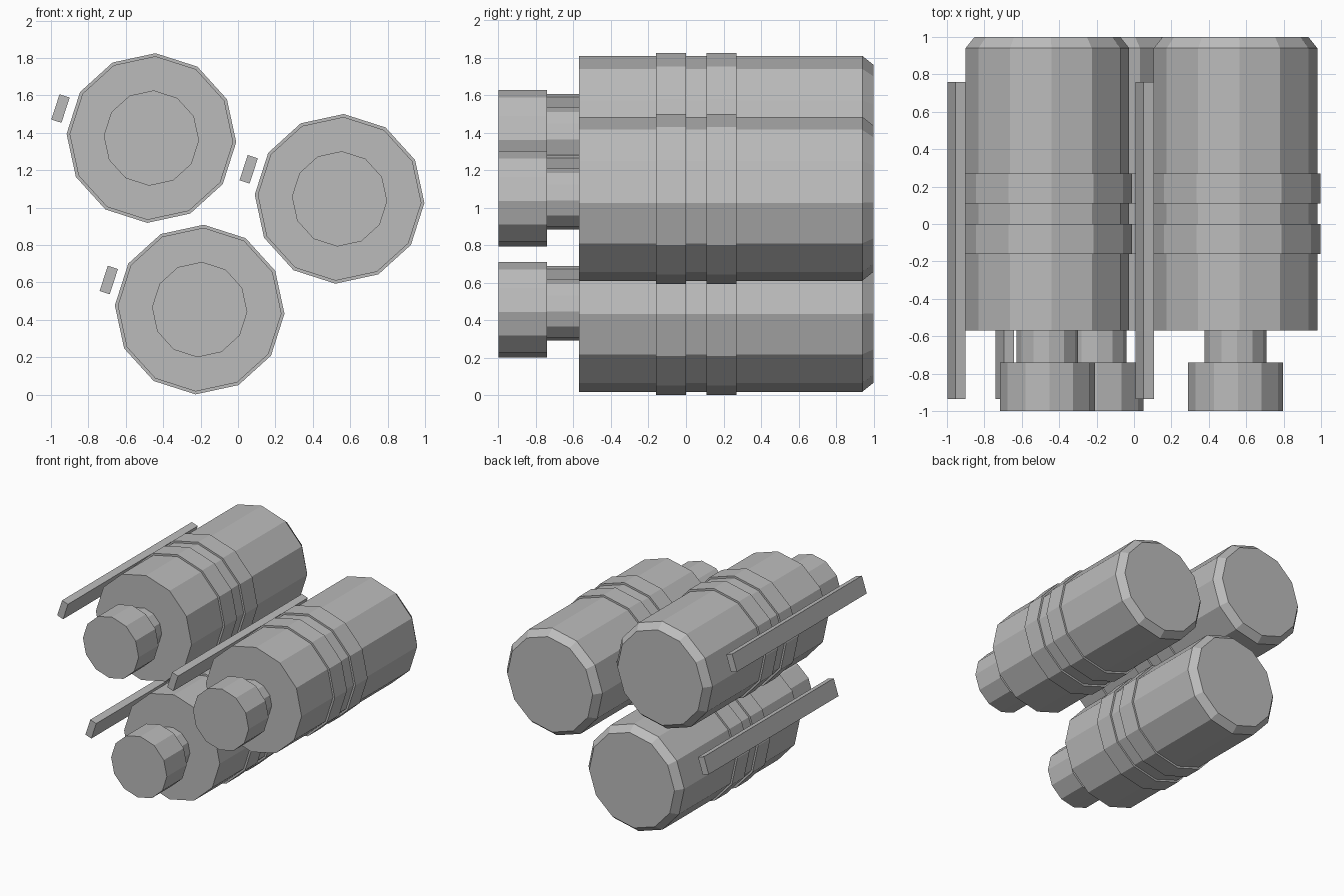
import bpy, bmesh, math

if "Cube" in bpy.data.objects:
    bpy.data.objects.remove(bpy.data.objects["Cube"])

SIDES = 12
SPIN = math.radians(-2.8)      # roll of the twelve-sided sections
STRIP_DIR = math.radians(162)  # side on which each strip sits

grey = bpy.data.materials.new("mid_grey")
grey.diffuse_color = (0.5, 0.5, 0.5, 1)
grey.use_nodes = True
grey.node_tree.nodes["Principled BSDF"].inputs["Base Color"].default_value = grey.diffuse_color


def finish(name, bm, x, z):
    bmesh.ops.recalc_face_normals(bm, faces=bm.faces)
    mesh = bpy.data.meshes.new(name)
    bm.to_mesh(mesh)
    bm.free()
    mesh.materials.append(grey)
    obj = bpy.data.objects.new(name, mesh)
    obj.location = (x, 0, z)
    bpy.context.collection.objects.link(obj)


def lathe(name, profile, x, z):
    """Closed faceted solid around the y axis from (radius, y) points."""
    bm = bmesh.new()
    rings = []
    for r, y in profile:
        angles = [SPIN + math.tau * i / SIDES for i in range(SIDES)]
        rings.append([bm.verts.new((r * math.cos(a), y, r * math.sin(a))) for a in angles])
    for a, b in zip(rings, rings[1:]):
        for i in range(SIDES):
            j = (i + 1) % SIDES
            bm.faces.new((a[i], a[j], b[j], b[i]))
    bm.faces.new(rings[0])
    bm.faces.new(rings[-1])
    finish(name, bm, x, z)


def strip(name, x, z):
    """Thin bar alongside the body, tangent to it."""
    c, s = math.cos(STRIP_DIR), math.sin(STRIP_DIR)
    bm = bmesh.new()
    bmesh.ops.create_cube(bm, size=1)
    for v in bm.verts:
        rad, tan = 0.511 + v.co.x * 0.057, v.co.z * 0.142
        v.co = (rad * c - tan * s, -0.0875 + v.co.y * 1.695, rad * s + tan * c)
    finish(name, bm, x, z)


for n, (x, z) in enumerate([(-0.463, 1.372), (0.543, 1.047), (-0.205, 0.455)], 1):
    # body with bevelled back and two raised bands
    lathe(f"body_{n}", [(0.438, -0.57), (0.438, -0.16), (0.454, -0.16), (0.454, 0.0),
                        (0.438, 0.0), (0.438, 0.11), (0.454, 0.11), (0.454, 0.27),
                        (0.438, 0.27), (0.438, 0.94), (0.39, 1.0)], x, z)
    # narrow neck and wider front knob
    lathe(f"front_knob_{n}", [(0.255, -1.0), (0.255, -0.74), (0.165, -0.74),
                              (0.165, -0.57)], x, z)
    # side strip
    strip(f"side_strip_{n}", x, z)
